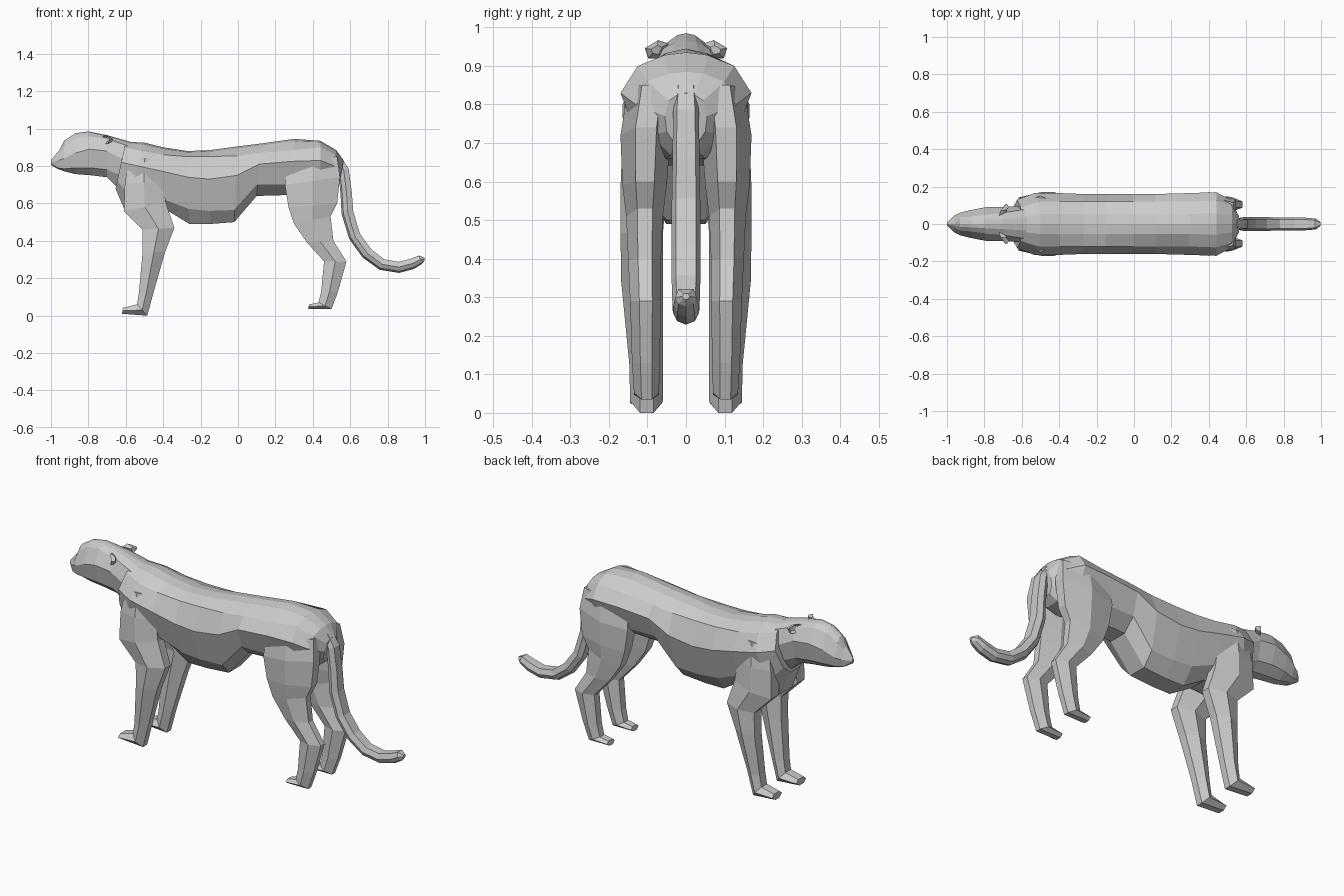
import bpy, bmesh, math
from mathutils import Vector

cube = bpy.data.objects.get("Cube")
if cube:
    bpy.data.objects.remove(cube)

grey = bpy.data.materials.new("plain_grey")
grey.use_nodes = True
grey.diffuse_color = (0.6, 0.6, 0.6, 1)
bsdf = next(n for n in grey.node_tree.nodes if n.type == 'BSDF_PRINCIPLED')
bsdf.inputs["Base Color"].default_value = (0.6, 0.6, 0.6, 1)


def loft(name, rings):
    """Skin a list of equal-length point rings and cap both ends."""
    bm = bmesh.new()
    vs = [[bm.verts.new(p) for p in ring] for ring in rings]
    n = len(vs[0])
    for a, b in zip(vs, vs[1:]):
        for i in range(n):
            j = (i + 1) % n
            bm.faces.new((a[i], a[j], b[j], b[i]))
    bm.faces.new(vs[0])
    bm.faces.new(vs[-1])
    bmesh.ops.recalc_face_normals(bm, faces=bm.faces)
    mesh = bpy.data.meshes.new(name)
    bm.to_mesh(mesh)
    bm.free()
    mesh.materials.append(grey)
    obj = bpy.data.objects.new(name, mesh)
    bpy.context.collection.objects.link(obj)
    return obj


def trunk_ring(xt, zt, zs, ys, zw, yw, zl, yl, xb, zb, yb):
    """Symmetric slanted section: top, shoulder, widest, low and belly points."""
    half = [(0, zt), (ys * .45, zt - (zt - zs) * .2), (ys, zs), (yw, zw), (yl, zl), (yb, zb)]
    full = half + [(-y, z) for y, z in reversed(half[1:])]
    return [(xt + (xb - xt) * (zt - z) / (zt - zb), y, z) for y, z in full]


def leg_ring(xf, zf, xb, zb, yi, yo, side):
    """Six-sided leg section from its front edge to its back edge."""
    pts = [(0, .22), (0, .78), (.5, 1), (1, .7), (1, .28), (.5, 0)]
    return [(xf + (xb - xf) * t, side * (yi + (yo - yi) * s), zf + (zb - zf) * t) for t, s in pts]


# Torso, chest to rump
torso = [
    (-.60, .93, .90, .09, .82, .13, .72, .09, -.655, .68, .04),
    (-.50, .925, .88, .12, .80, .165, .64, .12, -.60, .55, .05),
    (-.40, .90, .86, .12, .77, .165, .62, .12, -.39, .57, .05),
    (-.27, .88, .85, .12, .74, .16, .57, .11, -.26, .49, .05),
    (-.15, .885, .85, .12, .73, .16, .56, .11, -.15, .49, .05),
    (0, .905, .855, .12, .75, .16, .565, .11, -.02, .50, .05),
    (.12, .92, .87, .12, .81, .16, .70, .12, .10, .64, .05),
    (.30, .945, .885, .12, .825, .165, .70, .12, .27, .645, .05),
    (.44, .935, .90, .125, .83, .17, .70, .12, .44, .66, .05),
    (.525, .885, .86, .10, .80, .13, .72, .09, .50, .67, .04),
    (.565, .83, .81, .045, .77, .055, .73, .05, .54, .70, .03),
]
loft("torso", [trunk_ring(*r) for r in torso])

# Head and neck, nose to shoulders
head = [
    (-1, .832, .827, .004, .82, .008, .812, .006, -1, .806, .003),
    (-.955, .885, .87, .02, .83, .045, .79, .035, -.965, .785, .015),
    (-.93, .935, .91, .035, .84, .06, .785, .045, -.93, .772, .02),
    (-.87, .975, .95, .04, .87, .075, .79, .06, -.87, .757, .02),
    (-.80, .985, .96, .05, .89, .09, .79, .07, -.78, .75, .025),
    (-.70, .965, .945, .06, .88, .09, .78, .07, -.70, .74, .03),
    (-.56, .925, .90, .08, .82, .10, .74, .08, -.62, .66, .03),
]
loft("head_and_neck", [trunk_ring(*r) for r in head])

# Legs, hip or shoulder down to the toes
front_leg = [
    (-.58, .84, -.42, .84, .04, .15),
    (-.605, .71, -.40, .71, .05, .165),
    (-.61, .56, -.385, .60, .05, .17),
    (-.51, .46, -.34, .47, .06, .17),
    (-.51, .34, -.39, .34, .06, .168),
    (-.53, .12, -.45, .13, .06, .147),
    (-.54, .06, -.485, 0, .06, .145),
    (-.615, .042, -.62, .01, .062, .145),
]
hind_leg = [
    (.27, .84, .53, .85, .03, .15),
    (.25, .70, .545, .74, .04, .17),
    (.27, .58, .53, .60, .05, .165),
    (.30, .49, .495, .53, .06, .155),
    (.37, .39, .51, .40, .065, .15),
    (.46, .29, .58, .29, .065, .145),
    (.445, .13, .535, .13, .068, .14),
    (.43, .07, .50, .035, .07, .135),
    (.38, .06, .375, .035, .07, .135),
]
for side, word in ((1, "left"), (-1, "right")):
    # The animal faces -x, so +y is its right flank; names follow the front frame
    flank = "rear" if side > 0 else "near"
    loft(f"front_leg_{flank}_side", [leg_ring(*r, side) for r in front_leg])
    loft(f"hind_leg_{flank}_side", [leg_ring(*r, side) for r in hind_leg])

    # Cupped ear: rim, back bulge and hollow
    rim = [(-.722, .045, .958), (-.712, .072, .967), (-.685, .107, .946),
           (-.695, .098, .92), (-.715, .062, .918)]
    mid = sum((Vector(p) for p in rim), Vector()) / len(rim)

    def cup(scale, dx):
        return [(q.x + dx, side * q.y, q.z) for q in (mid + (Vector(p) - mid) * scale for p in rim)]
    loft(f"ear_{flank}_side", [cup(.55, .012), cup(1, 0), cup(.85, .012), cup(.45, .028)])

# Tail: a seven-sided tube swept along its curve
path = [Vector((x, 0, z)) for x, z in [
    (.53, .84), (.565, .78), (.58, .66), (.587, .55), (.625, .425), (.69, .335),
    (.77, .275), (.86, .26), (.93, .278), (.975, .30), (.997, .302)]]
radii = [.75, .9, .95, 1, 1, 1, .95, .92, .9, .75, .25]
section = [(-.026, .03), (.026, .03), (.037, 0), (.025, -.024), (0, -.034), (-.025, -.024), (-.037, 0)]
rings = []
for i, p in enumerate(path):
    d = (path[min(i + 1, len(path) - 1)] - path[max(i - 1, 0)]).normalized()
    out = Vector((-d.z, 0, d.x))
    rings.append([p + Vector((0, y * radii[i], 0)) + out * (h * radii[i]) for y, h in section])
loft("tail", rings)
